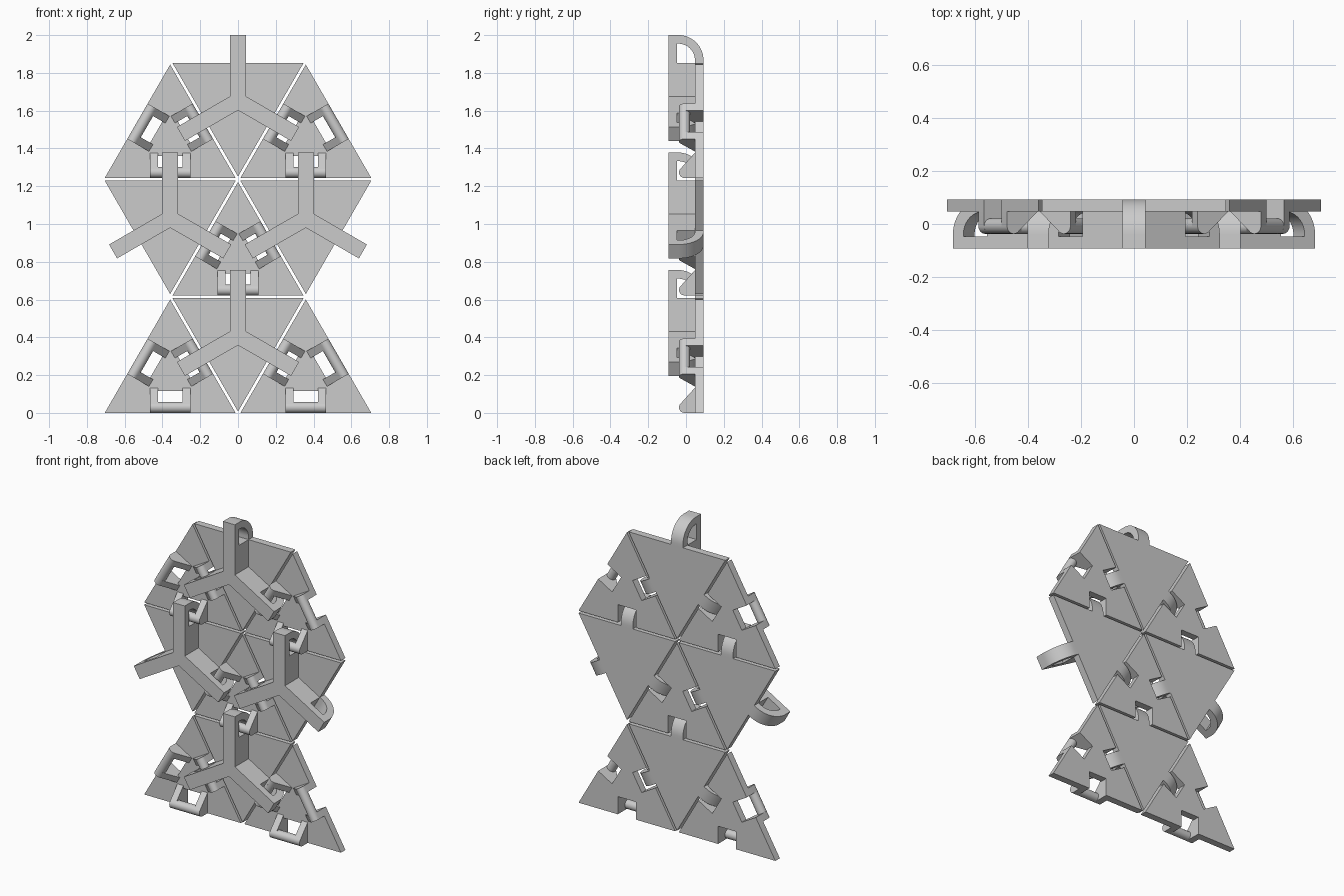
import bpy, bmesh
from math import sin, cos, pi, radians, sqrt

cube = bpy.data.objects.get("Cube")
if cube:
    bpy.data.objects.remove(cube, do_unlink=True)

# Shared dimensions
PITCH = 0.622                   # row height
HALF = PITCH / sqrt(3)          # column spacing
R = 0.2                         # inradius of one plate
FRONT, BACK, PLATE = -0.0925, 0.0925, 0.047
ARM = 0.0425                    # half width of a hook arm
REACH = 0.349                   # hook tip distance from the plate centre
SLOT = 0.065                    # half width of the notch
WALL = 0.108                    # outer half width of the loop
SLOT_DEPTH = 0.115
DOWN_SIDES = [radians(a) for a in (-90, 30, 150)]
UP_SIDES = [radians(a) for a in (90, 210, 330)]


def place(angle, u, r, y):
    """Point from tangent offset, radial distance and depth."""
    return (r * cos(angle) - u * sin(angle), y, r * sin(angle) + u * cos(angle))


def prism(bm, start, end):
    """Closed solid between two matching outlines."""
    a = [bm.verts.new(p) for p in start]
    b = [bm.verts.new(p) for p in end]
    bm.faces.new(a)
    bm.faces.new(b[::-1])
    for i in range(len(a)):
        j = (i + 1) % len(a)
        bm.faces.new((a[j], a[i], b[i], b[j]))


def slab(bm, sides, outline, y0, y1):
    """Plate whose outline (u, r) repeats on each side."""
    rings = [[place(s, u, r, y) for s in sides for u, r in outline] for y in (y0, y1)]
    prism(bm, *rings)


def rib(bm, angle, profile, u0, u1):
    """Profile (r, y) extruded along the tangent."""
    prism(bm, *[[place(angle, u, r, y) for r, y in profile] for u in (u0, u1)])


def arc(cr, cy, rad, a0, a1, n):
    angles = [radians(a0 + (a1 - a0) * i / n) for i in range(n + 1)]
    return [(cr + rad * cos(a), cy + rad * sin(a)) for a in angles]


def finish(bm, name):
    bmesh.ops.recalc_face_normals(bm, faces=bm.faces)
    mesh = bpy.data.meshes.new(name)
    bm.to_mesh(mesh)
    bm.free()
    mesh.shade_smooth()
    mesh.set_sharp_from_angle(angle=radians(30))
    return mesh


def make_plain_plate():
    bm = bmesh.new()
    slab(bm, UP_SIDES, [(R * sqrt(3), R)], PLATE, BACK)
    return finish(bm, "plain_plate")


def make_hook_arms():
    bm = bmesh.new()
    # Three-armed wall standing on the plate
    slab(bm, UP_SIDES, [(-ARM, R), (ARM, R), (ARM, ARM / sqrt(3))], FRONT, PLATE + 0.002)
    # Hook: straight front bar curling back to the plate edge
    cy, outer = -0.04, BACK + 0.04
    cr = REACH - outer
    inner = PLATE - cy
    profile = [(R - 0.004, FRONT), (REACH, FRONT)]
    profile += arc(cr, cy, outer, 0, 90, 14)
    profile += [(R - 0.004, BACK), (R - 0.004, PLATE)]
    profile += arc(cr, cy, inner, 90, 0, 14)
    profile += [(cr + inner, -0.048), (R - 0.004, -0.048)]
    for side in UP_SIDES:
        rib(bm, side, profile, -ARM, ARM)
    return finish(bm, "hook_arms")


def make_notched_plate():
    bm = bmesh.new()
    floor = R - SLOT_DEPTH
    slab(bm, DOWN_SIDES, [(-SLOT, R), (-SLOT, floor), (SLOT, floor), (SLOT, R),
                          (R * sqrt(3), R)], PLATE, BACK)
    return finish(bm, "notched_plate")


def make_loops():
    bm = bmesh.new()
    rad, cy = 0.029, -0.008
    cr = R - rad
    # Sloped cheek with a rounded nose
    cheek = [(R, PLATE + 0.002)] + arc(cr, cy, rad, 0, -138, 12) + [(R - 0.135, PLATE + 0.002)]
    rod = arc(cr, cy, rad, 0, 345, 23)
    for side in DOWN_SIDES:
        for sign in (-1, 1):
            rib(bm, side, cheek, sign * SLOT, sign * WALL)
        rib(bm, side, rod, -SLOT - 0.002, SLOT + 0.002)
    return finish(bm, "loops")


hook_tile = [make_plain_plate(), make_hook_arms()]
loop_tile = [make_notched_plate(), make_loops()]


def add_tile(meshes, column, row, z, label):
    for mesh in meshes:
        ob = bpy.data.objects.new(f"{mesh.name}_{label}", mesh)
        ob.location = (column * HALF, 0, row * PITCH + z)
        bpy.context.collection.objects.link(ob)


# Alternate loop and hook tiles across three rows
COLUMN_NAMES = {-1: "right", 0: "middle", 1: "left"}
ROW_NAMES = ("bottom", "centre", "top")
for row, row_name in enumerate(ROW_NAMES):
    for column, column_name in COLUMN_NAMES.items():
        label = f"{row_name}_{column_name}"
        if (row + column) % 2:
            add_tile(loop_tile, column, row, R, label)
        else:
            add_tile(hook_tile, column, row, PITCH * 2 / 3 - 0.0075, label)
